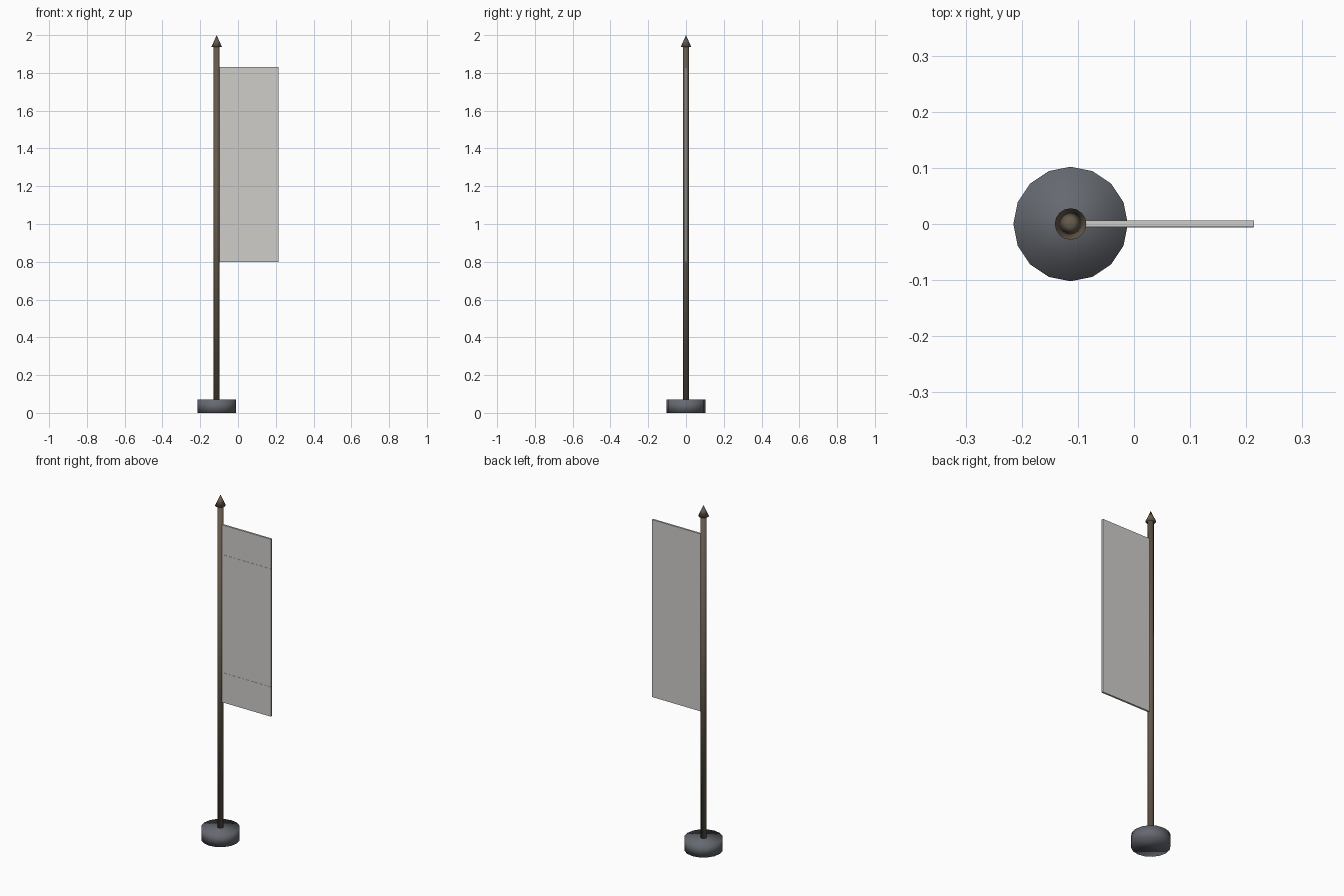
import bpy

if "Cube" in bpy.data.objects:
    bpy.data.objects.remove(bpy.data.objects["Cube"])

PX = -0.113  # pole axis


def material(name, rgb):
    m = bpy.data.materials.new(name)
    m.diffuse_color = (*rgb, 1)
    m.use_nodes = True
    m.node_tree.nodes["Principled BSDF"].inputs["Base Color"].default_value = m.diffuse_color
    return m


wood = material("dark_wood", (0.13, 0.10, 0.07))
stone = material("dark_stone", (0.13, 0.14, 0.16))
cloth = material("pale_cloth", (0.62, 0.61, 0.59))


def finish(name, mat, smooth=False):
    o = bpy.context.object
    o.name = name
    o.data.materials.append(mat)
    if smooth:
        bpy.ops.object.shade_smooth()
    return o


def cone(name, sides, r1, r2, z0, z1, mat):
    bpy.ops.mesh.primitive_cone_add(vertices=sides, radius1=r1, radius2=r2,
                                    depth=z1 - z0, location=(PX, 0, (z0 + z1) / 2))
    return finish(name, mat, True)


def box(name, x, y, z, mat):
    bpy.ops.mesh.primitive_cube_add(size=1, location=[sum(r) / 2 for r in (x, y, z)])
    o = finish(name, mat)
    o.scale = [r[1] - r[0] for r in (x, y, z)]
    bpy.ops.object.transform_apply(location=False, rotation=False, scale=True)
    return o


# Weighted base, pole and spear-like tip
cone("base", 16, 0.102, 0.102, 0, 0.07, stone)
cone("pole", 12, 0.016, 0.016, 0.06, 1.945, wood)
cone("pole_tip", 16, 0.028, 0.0, 1.937, 2.0, wood)

# Banner cloth with two thin seams on its front
box("banner", (PX + 0.005, 0.214), (-0.005, 0.006), (0.80, 1.83), cloth)
for i, z in enumerate((0.97, 1.655)):
    box(f"banner_seam_{i + 1}", (PX + 0.005, 0.213), (-0.006, -0.004), (z - 0.003, z + 0.003), cloth)
